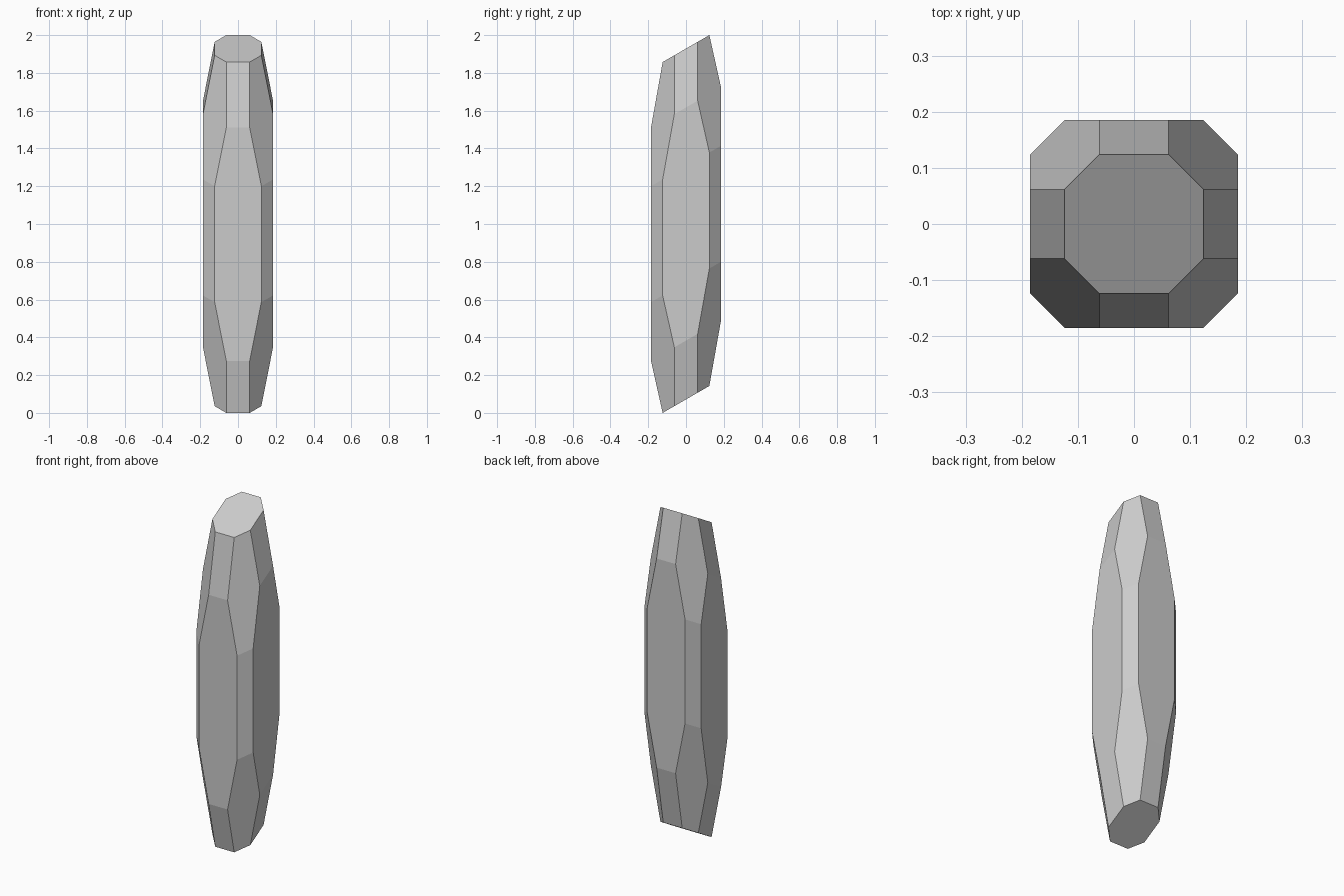
import bpy, bmesh, math

if "Cube" in bpy.data.objects:
    bpy.data.objects.remove(bpy.data.objects["Cube"])

U = 0.0618                          # base width unit
SLOPE = math.tan(math.radians(30))  # slant of every ring along y

# rings: (height from middle, half width, half length of the straight side), in units
RINGS = [
    (-0.9287, 2, 1), (-0.617, 3, 1), (-0.307, 3, 2),
    (0.307, 3, 2), (0.617, 3, 1), (0.9287, 2, 1),
]


def ring(bm, h, a, b):
    """Eight-sided slanted ring, counter-clockwise."""
    pts = [(a, -b), (a, b), (b, a), (-b, a), (-a, b), (-a, -b), (-b, -a), (b, -a)]
    return [bm.verts.new((x * U, y * U, 1 + h + y * U * SLOPE)) for x, y in pts]


# faceted crystal shard with slanted ends
bm = bmesh.new()
loops = [ring(bm, *r) for r in RINGS]
for lo, hi in zip(loops, loops[1:]):
    for i in range(8):
        j = (i + 1) % 8
        bm.faces.new((lo[i], lo[j], hi[j], hi[i]))
bm.faces.new(loops[0][::-1])
bm.faces.new(loops[-1])

mesh = bpy.data.meshes.new("crystal_shard")
bm.to_mesh(mesh)
bm.free()
shard = bpy.data.objects.new("crystal_shard", mesh)
bpy.context.collection.objects.link(shard)
